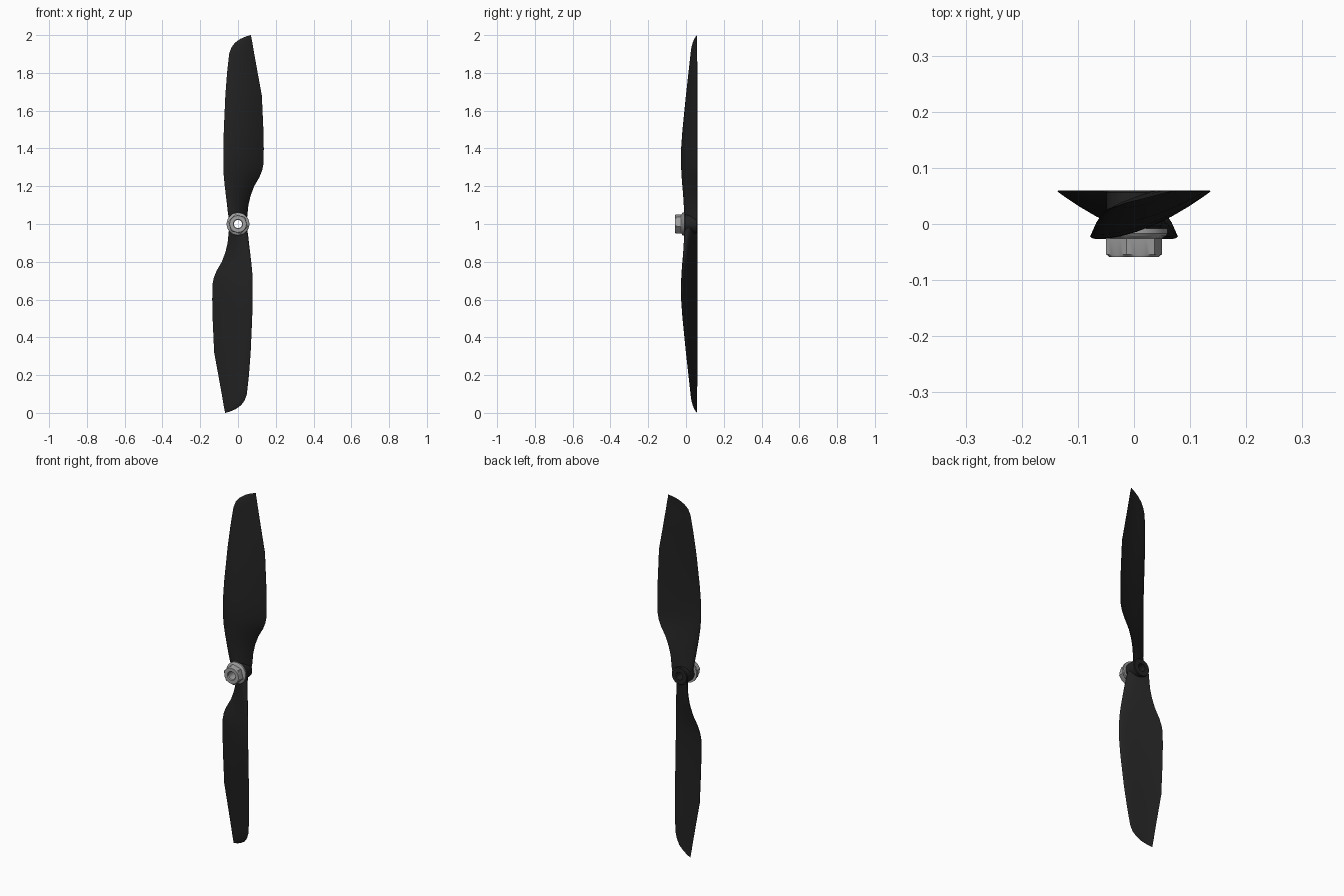
import bpy, bmesh, math
from mathutils import Vector

if "Cube" in bpy.data.objects:
    bpy.data.objects.remove(bpy.data.objects["Cube"])


def material(name, rgb):
    m = bpy.data.materials.new(name)
    m.diffuse_color = (*rgb, 1)
    m.use_nodes = True
    m.node_tree.nodes["Principled BSDF"].inputs["Base Color"].default_value = m.diffuse_color
    return m


def loft(name, rings, mat, angle, cyclic=False):
    """Skin a list of closed rings; cap the ends unless the rings form a loop."""
    bm = bmesh.new()
    vs = [[bm.verts.new(p) for p in r] for r in rings]
    n = len(vs[0])
    pairs = list(zip(vs, vs[1:])) + ([(vs[-1], vs[0])] if cyclic else [])
    for a, b in pairs:
        for i in range(n):
            j = (i + 1) % n
            bm.faces.new((a[i], a[j], b[j], b[i]))
    if not cyclic:
        bm.faces.new(vs[0][::-1])
        bm.faces.new(vs[-1])
    bmesh.ops.recalc_face_normals(bm, faces=bm.faces)
    me = bpy.data.meshes.new(name)
    bm.to_mesh(me)
    bm.free()
    ob = bpy.data.objects.new(name, me)
    bpy.context.collection.objects.link(ob)
    me.materials.append(mat)
    bpy.ops.object.select_all(action='DESELECT')
    ob.select_set(True)
    bpy.context.view_layer.objects.active = ob
    bpy.ops.object.shade_smooth_by_angle(angle=math.radians(angle))
    return ob


black = material("black_plastic", (0.016, 0.016, 0.016))
metal = material("metal", (0.36, 0.36, 0.36))

# Blade stations: height above hub, leading x, leading y, trailing x, thickness
STATIONS = [
    (0.022, -0.046, 0.005, 0.046, 0.046),
    (0.06, -0.052, -0.001, 0.050, 0.040),
    (0.10, -0.057, -0.006, 0.054, 0.034),
    (0.15, -0.064, -0.010, 0.066, 0.030),
    (0.20, -0.070, -0.015, 0.085, 0.027),
    (0.25, -0.075, -0.019, 0.114, 0.026),
    (0.285, -0.077, -0.021, 0.128, 0.025),
    (0.32, -0.078, -0.023, 0.135, 0.025),
    (0.40, -0.078, -0.022, 0.136, 0.024),
    (0.50, -0.075, -0.015, 0.134, 0.022),
    (0.68, -0.067, 0.003, 0.126, 0.018),
    (0.80, -0.058, 0.016, 0.104, 0.014),
    (0.90, -0.047, 0.026, 0.086, 0.010),
    (0.935, -0.035, 0.030, 0.080, 0.008),
    (0.96, -0.016, 0.037, 0.076, 0.006),
    (0.98, 0.012, 0.044, 0.072, 0.004),
    (0.992, 0.040, 0.052, 0.070, 0.002),
    (1.0, 0.065, 0.0585, 0.069, 0.001),
]
CHORD = [0, 0.015, 0.05, 0.12, 0.22, 0.35, 0.5, 0.65, 0.8, 0.92, 1]


def section(h, lx, ly, tx, thick, s):
    """Cambered airfoil ring, convex to the front; s = -1 turns it half a turn."""
    lead, chord = Vector((lx, ly)), Vector((tx - lx, 0.059 - ly))
    nrm = Vector((chord.y, -chord.x)).normalized()
    ring = []
    for side, ts in ((1, CHORD[::-1]), (-1, CHORD[1:])):
        for t in ts:
            camber = 0.16 * chord.length * t * (1 - t)
            half = thick * (1.3 * math.sqrt(t) * (1 - t) + 0.05 * t)
            p = lead + chord * t + nrm * (camber + side * half)
            ring.append((s * p.x, min(p.y, 0.06), 1 + s * h))
    return ring


for name, s in (("upper_blade", 1), ("lower_blade", -1)):
    loft(name, [section(*st, s) for st in STATIONS], black, 50)


def lathe(name, profile, mat, angle, seg=48):
    """Ring around the y axis; radius may be a function of the angle."""
    rings = []
    for r, y in profile:
        ring = []
        for i in range(seg):
            a = 2 * math.pi * i / seg
            q = r(a) if callable(r) else r
            ring.append((q * math.cos(a), y, 1 + q * math.sin(a)))
        rings.append(ring)
    return loft(name, rings, mat, angle, cyclic=True)


# Hub with a through bore
lathe("hub", [(0.021, -0.009), (0.045, -0.009), (0.049, -0.004), (0.049, 0.056),
              (0.046, 0.06), (0.021, 0.06)], black, 35)


def hexagon(a):
    a = (a + math.radians(15)) % (math.pi / 3) - math.pi / 6
    return 0.045 / math.cos(a)


# Flanged hex nut with chamfered front
lathe("flange_nut", [(0.021, -0.054), (0.025, -0.059), (0.044, -0.059),
                     (hexagon, -0.054), (hexagon, -0.026), (0.057, -0.021),
                     (0.060, -0.017), (0.060, -0.008), (0.021, -0.008)], metal, 25)
